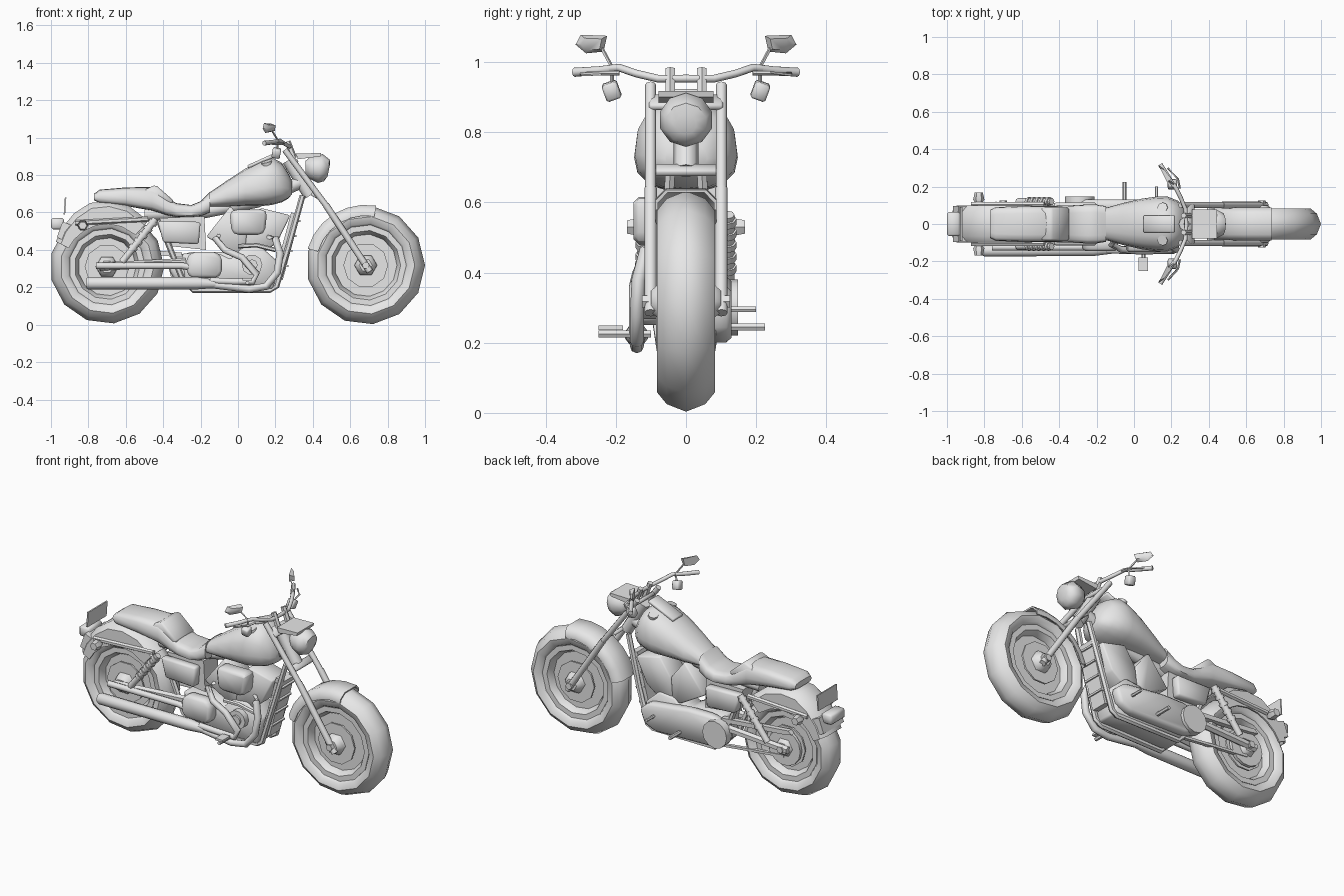
import bpy, bmesh, math
from mathutils import Vector, Matrix, Euler

if "Cube" in bpy.data.objects:
    bpy.data.objects.remove(bpy.data.objects["Cube"])

grey = bpy.data.materials.new("light_grey")
grey.diffuse_color = (0.8, 0.8, 0.8, 1)
grey.use_nodes = True
grey.node_tree.nodes["Principled BSDF"].inputs["Base Color"].default_value = grey.diffuse_color


def finish(name, bm):
    bmesh.ops.recalc_face_normals(bm, faces=bm.faces[:])
    me = bpy.data.meshes.new(name)
    bm.to_mesh(me)
    bm.free()
    me.materials.append(grey)
    ob = bpy.data.objects.new(name, me)
    bpy.context.collection.objects.link(ob)
    return ob


def loft(name, rings, closed=False):
    """Skin a list of equal-length rings; cap the ends unless closed."""
    bm = bmesh.new()
    vs = [[bm.verts.new(p) for p in r] for r in rings]
    n = len(vs[0])
    for i in range(len(vs) if closed else len(vs) - 1):
        a, b = vs[i], vs[(i + 1) % len(vs)]
        for j in range(n):
            k = (j + 1) % n
            bm.faces.new((a[j], a[k], b[k], b[j]))
    if not closed:
        bm.faces.new(vs[0])
        bm.faces.new(vs[-1])
    return finish(name, bm)


def tube(name, pts, r, n=8):
    """Round tube along a path; r is one radius or one per point."""
    pts = [Vector(p) for p in pts]
    rs = r if isinstance(r, (list, tuple)) else [r] * len(pts)
    rings, last = [], len(pts) - 1
    for i, p in enumerate(pts):
        t = (pts[min(i + 1, last)] - pts[max(i - 1, 0)]).normalized()
        ref = Vector((0, 1, 0)) if abs(t.y) < 0.75 else Vector((0, 0, 1))
        u = t.cross(ref).normalized()
        v = t.cross(u)
        rings.append([p + (u * math.cos(a) + v * math.sin(a)) * rs[i]
                      for a in (math.tau * k / n for k in range(n))])
    return loft(name, rings)


def disc(name, x, z, r, y0, y1, n=12):
    return tube(name, [(x, y0, z), (x, y1, z)], r, n)


def spin(name, x, z, prof, n=13):
    """Closed (radius, y) profile revolved about the axle."""
    return loft(name, [[(x + r * math.cos(a), y, z + r * math.sin(a)) for r, y in prof]
                       for a in (math.tau * i / n for i in range(n))], True)


def bevelled(bm, w):
    if w:
        bmesh.ops.bevel(bm, geom=bm.edges[:], offset=w, segments=1, affect='EDGES')


def box(name, c, s, rot=(0, 0, 0), bev=0):
    bm = bmesh.new()
    bmesh.ops.create_cube(bm, size=1)
    bmesh.ops.scale(bm, vec=s, verts=bm.verts[:])
    bevelled(bm, bev)
    m = Matrix.Translation(c) @ Euler([math.radians(d) for d in rot]).to_matrix().to_4x4()
    bmesh.ops.transform(bm, matrix=m, verts=bm.verts[:])
    return finish(name, bm)


def prism(name, poly, y0, y1, bev=0):
    """Side outline (x, z) extruded across the bike."""
    bm = bmesh.new()
    f = bm.faces.new([bm.verts.new((x, y0, z)) for x, z in poly])
    g = bmesh.ops.extrude_face_region(bm, geom=[f])['geom']
    bmesh.ops.translate(bm, vec=(0, y1 - y0, 0),
                        verts=[v for v in g if isinstance(v, bmesh.types.BMVert)])
    bmesh.ops.recalc_face_normals(bm, faces=bm.faces[:])
    bevelled(bm, bev)
    return finish(name, bm)


def body(name, stations, wide=.5, power=.7, n=16):
    """Rounded body through (x, bottom, top, half width) stations."""
    def sq(v):
        return math.copysign(abs(v) ** power, v)
    rings = []
    for x, b, t, w in stations:
        m = b + (t - b) * wide
        ring = []
        for k in range(n):
            a = math.tau * k / n
            s = sq(math.sin(a))
            ring.append((x, w * sq(math.cos(a)), m + s * ((t - m) if s > 0 else (m - b))))
        rings.append(ring)
    return loft(name, rings)


def fender(name, x, z, arc, w, ri):
    """U-section shell through (angle, radius) points."""
    rings = []
    for deg, R in arc:
        a = math.radians(deg)
        sec = [(ri, -w), (R - .03, -w), (R, -.65 * w), (R, .65 * w), (R - .03, w), (ri, w)]
        sec += [(r - (.008 if 0 < i < 5 else 0), y * .92) for i, (r, y) in enumerate(sec)][::-1]
        rings.append([(x + r * math.cos(a), y, z + r * math.sin(a)) for r, y in sec])
    return loft(name, rings)


# wheels
for tag, x, z, R in (("front", .683, .318, .317), ("rear", -.7, .31, .305)):
    half = [(R - .105, .05), (R - .09, .073), (R - .055, .082), (R - .022, .055)]
    spin(tag + "_tire", x, z, half + [(R, 0)] + [(r, -y) for r, y in half[::-1]])
    spin(tag + "_rim", x, z, [(R - .1, .06), (R - .13, .06), (R - .15, .025),
                              (R - .15, -.025), (R - .13, -.06), (R - .1, -.06)])
    disc(tag + "_wheel_disc", x, z, R - .145, -.022, .022, 13)
    for s in (-1, 1):
        disc(tag + "_brake_disc", x, z, .12, s * .045, s * .055, 10)
        tube(tag + "_hub", [(x, 0, z), (x, s * .075, z), (x, s * .1, z)], [.065, .06, .035], 6)
    disc(tag + "_axle", x, z, .02, -.125, .125, 6)

# fenders and tail
fender("front_fender", .683, .318, [(a, .323) for a in range(80, 165, 14)], .087, .265)
fender("rear_fender", -.7, .31, [(154, .305), (140, .318), (122, .335), (105, .353),
                                 (88, .352), (70, .345), (48, .33)], .1, .228)
box("tail_light", (-.965, 0, .54), (.07, .13, .06), bev=.01)
box("tail_bracket", (-.93, 0, .5), (.05, .19, .09), (0, 20, 0))
box("rear_plate", (-.925, 0, .635), (.008, .18, .09), (0, 4, 0))

# seat and tank
body("saddle", [(-.77, .665, .70, .075), (-.74, .65, .722, .09), (-.6, .635, .734, .096),
                (-.46, .61, .737, .097), (-.38, .585, .68, .098), (-.33, .575, .65, .1),
                (-.25, .573, .64, .104), (-.2, .58, .66, .104), (-.15, .6, .712, .095)], .4, .55)
prism("passenger_pad", [(-.51, .69), (-.5, .722), (-.44, .748), (-.34, .66), (-.37, .635)],
      -.088, .088, .01)
body("fuel_tank", [(-.155, .63, .705, .085), (-.06, .63, .77, .112), (.04, .635, .835, .135),
                   (.13, .635, .88, .148), (.18, .64, .895, .146), (.235, .655, .865, .124),
                   (.27, .675, .81, .09), (.29, .7, .765, .06)], .38, .82)
box("tank_console", (.135, 0, .88), (.18, .09, .02), (0, -24, 0), .005)
for s in (-1, 1):
    tube("tank_cap", [(.16, s * .08, .84), (.152, s * .088, .872)], .028, 8)

# headlight, visor, steering head
tube("headlight", [(.36, 0, .84), (.385, 0, .84), (.44, 0, .835), (.475, 0, .825), (.485, 0, .823)],
     [.035, .06, .078, .06, .03], 10)
prism("headlight_visor", [(.31, .915), (.445, .918), (.44, .9), (.32, .885)], -.078, .078)
tube("steering_neck", [(.385, 0, .69), (.27, 0, .88)], .035, 8)
box("upper_clamp", (.295, 0, .885), (.06, .21, .02), (0, 33, 0), .005)
box("lower_clamp", (.41, 0, .692), (.04, .2, .02), (0, 33, 0), .004)

# handlebar
right_bar = [(.275, .08, .953), (.25, .14, .967), (.225, .19, .984), (.21, .215, .982)]
tube("handlebar", [(x, -y, z) for x, y, z in right_bar[::-1]] + [(.28, 0, .953)] + right_bar, .011, 8)

# mirrored pairs
for s in (-1, 1):
    tube("handgrip", [(.215, s * .2, .983), (.185, s * .25, .976), (.14, s * .318, .971)],
         [.011, .012, .013], 8)
    tube("hand_lever", [(.245, s * .19, .968), (.235, s * .24, .968), (.18, s * .3, .966)], .006, 4)
    tube("bar_riser", [(.3, s * .045, .89), (.265, s * .045, .98)], .016, 6)
    tube("mirror_stem", [(.22, s * .205, .975), (.18, s * .24, 1.04)], .005, 4)
    loft("mirror", [[(x - (y - .268) * .5, s * (.268 + (y - .268) * k), 1.05 + (z - 1.05) * k)
                     for y, z in ((.235, 1.03), (.285, 1.025), (.315, 1.05),
                                  (.3, 1.078), (.225, 1.075))] for x, k in ((.155, 1), (.18, .65))])
    tube("front_signal_stem", [(.215, s * .21, .98), (.205, s * .212, .92)], .006, 4)
    box("front_signal", (.205, s * .212, .918), (.045, .045, .05), (s * -20, 10, 0), .006)
    tube("fork_leg", [(.25, s * .101, .935), (.48, s * .101, .625)], .016, 8)
    tube("fork_slider", [(.47, s * .101, .64), (.705, s * .101, .285)], .018, 8)
    tube("rear_signal", [(-.83, s * .095, .53), (-.83, s * .13, .53), (-.83, s * .168, .53)],
         [.008, .03, .022], 6)
    tube("fender_strut", [(-.87, s * .105, .545), (-.48, s * .105, .565)], .014, 6)
    tube("shock_body", [(-.44, s * .12, .565), (-.62, s * .12, .335)], .018, 8)
    for k in range(5):
        c = Vector((-.455, s * .12, .545)).lerp(Vector((-.56, s * .12, .412)), k / 4)
        d = Vector((-.18, 0, -.23)).normalized() * .01
        tube("shock_coil", [c - d, c + d], .024, 8)
    tube("swing_arm", [(-.28, s * .09, .335), (-.74, s * .1, .31)], .022, 6)
    tube("frame_rail", [(.345, s * .045, .69), (.27, s * .06, .42), (.205, s * .065, .205),
                        (.17, s * .065, .185), (-.24, s * .07, .185), (-.3, s * .08, .25),
                        (-.42, s * .085, .55)], .016, 6)
    prism("side_panel", [(-.43, .555), (-.2, .55), (-.21, .43), (-.4, .44)], s * .06, s * .115, .01)

# foot controls
tube("brake_side_peg", [(.05, -.1, .225), (.05, -.25, .225)], .011, 6)
box("brake_pedal", (.05, -.215, .243), (.05, .07, .012))
tube("shift_side_peg", [(-.05, .1, .245), (-.05, .225, .245)], .011, 6)
tube("shift_lever", [(.12, .1, .295), (.12, .2, .295)], .009, 6)

# frame core and radiator
tube("backbone", [(.33, 0, .76), (.1, 0, .66), (-.2, 0, .6), (-.5, 0, .59)], .035, 8)
box("radiator", (.262, 0, .42), (.05, .1, .36), (0, 15, 0))
for k in range(4):
    box("radiator_fin", (.243 + k * .0216, 0, .32 + k * .08), (.056, .108, .01), (0, 15, 0))
prism("battery_box", [(-.42, .57), (-.18, .58), (-.17, .4), (-.36, .42)], -.065, .065)

# engine
prism("crankcase", [(-.28, .2), (.19, .19), (.21, .34), (.12, .42), (.02, .41), (-.04, .35),
                    (-.1, .38), (-.3, .38)], -.085, .085, .01)
prism("rear_cylinder", [(-.17, .47), (-.04, .635), (.05, .52), (.04, .38), (-.01, .38)],
      -.075, .075, .008)
prism("front_cylinder", [(.03, .38), (.05, .52), (.12, .625), (.28, .585), (.21, .44), (.13, .38)],
      -.075, .075, .008)
prism("air_cleaner", [(-.045, .6), (-.02, .615), (.14, .615), (.155, .6), (.145, .5), (.12, .48),
                      (-.01, .48), (-.035, .5)], -.15, -.06, .015)
prism("gearbox_cover", [(-.275, .36), (-.24, .39), (-.12, .39), (-.085, .36), (-.085, .28),
                        (-.11, .25), (-.25, .25), (-.275, .28)], -.145, -.07, .015)
disc("timing_cover", .075, .32, .055, -.12, -.07, 10)
disc("timing_cap", .075, .32, .03, -.132, -.11, 8)
prism("primary_cover", [(-.37, .3), (-.34, .36), (-.25, .39), (-.1, .39), (.16, .36), (.22, .31),
                        (.19, .23), (.12, .2), (-.25, .21), (-.34, .24)], .065, .13, .015)
disc("clutch_cover", -.29, .3, .08, .1, .148, 12)

# drive belt side
disc("rear_sprocket", -.7, .308, .105, .062, .08, 14)
prism("belt_guard", [(-.76, .405), (-.74, .425), (-.3, .385), (-.3, .36), (-.7, .395)], .07, .1)
box("belt", (-.48, .075, .235), (.44, .02, .014), (0, 6, 0))

# exhaust
tube("lower_muffler", [(-.81, -.142, .222), (-.8, -.142, .222), (-.22, -.14, .222), (-.12, -.138, .218)],
     [.027, .033, .033, .022], 10)
tube("upper_muffler", [(-.76, -.125, .315), (-.3, -.125, .315), (-.2, -.125, .3)], .018, 8)
tube("front_exhaust", [(.16, -.06, .47), (.2, -.115, .46), (.225, -.135, .38), (.21, -.14, .28),
                       (.15, -.14, .205), (.06, -.14, .19), (-.14, -.138, .215)], .02, 8)
tube("rear_exhaust", [(-.1, -.06, .48), (-.12, -.11, .46), (-.07, -.135, .4), (.02, -.145, .36),
                      (.1, -.145, .27), (.08, -.145, .23), (-.02, -.142, .23), (-.15, -.14, .235)], .018, 8)
tube("exhaust_shield", [(.0, -.13, .42), (.1, -.135, .425), (.2, -.13, .4)], .012, 6)

# smooth rounded surfaces, keep edges sharp
bpy.ops.object.select_all(action='SELECT')
bpy.context.view_layer.objects.active = bpy.context.scene.objects[0]
bpy.ops.object.shade_smooth_by_angle(angle=math.radians(48))
